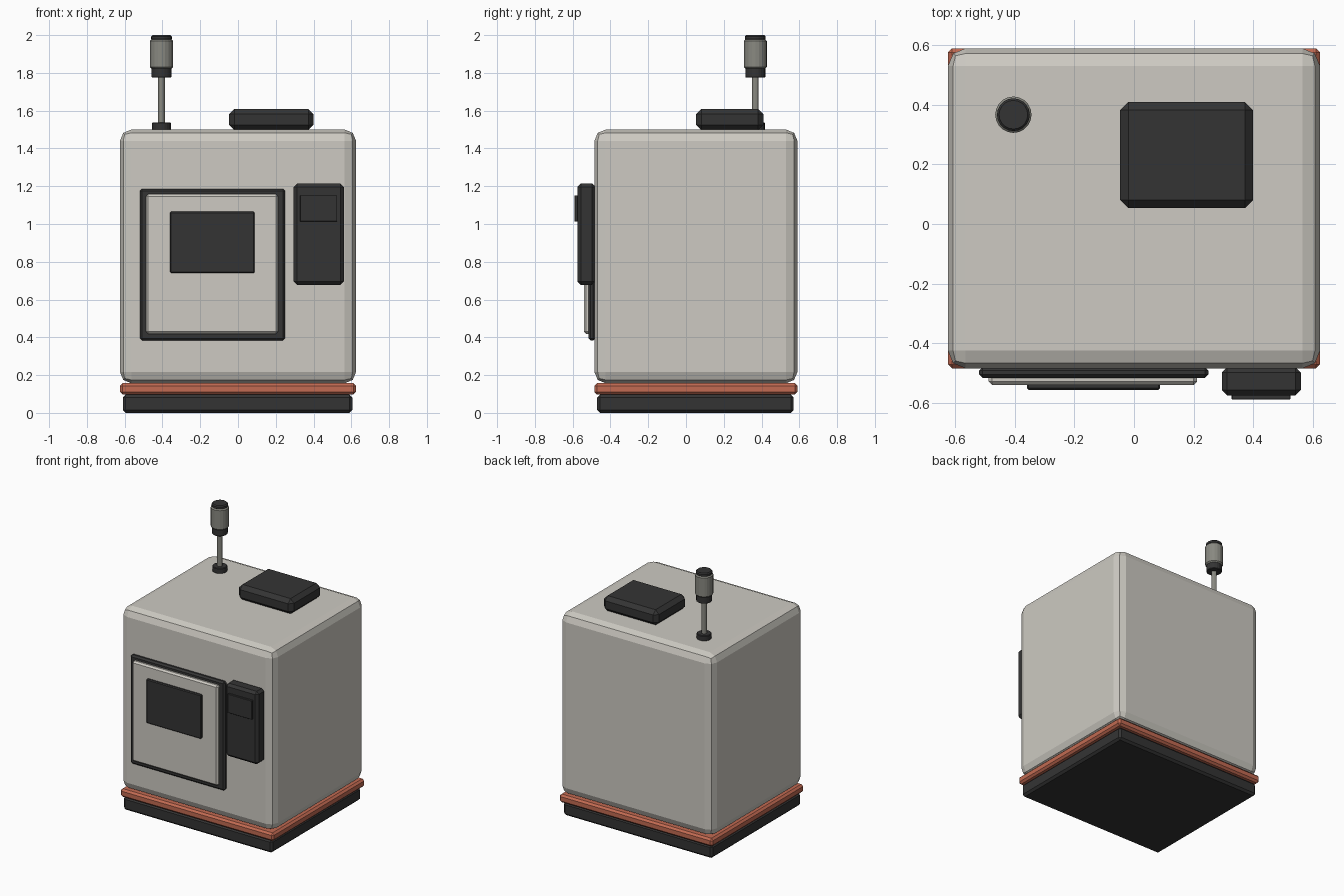
import bpy, bmesh, math

if "Cube" in bpy.data.objects:
    bpy.data.objects.remove(bpy.data.objects["Cube"])


def material(name, rgb):
    m = bpy.data.materials.new(name)
    m.diffuse_color = (*rgb, 1.0)
    m.use_nodes = True
    m.node_tree.nodes["Principled BSDF"].inputs["Base Color"].default_value = m.diffuse_color
    return m


SHELL = material("warm_grey_shell", (0.61, 0.59, 0.54))
DARK = material("charcoal", (0.034, 0.034, 0.034))
TRIM = material("rust_orange", (0.54, 0.145, 0.085))
METAL = material("mid_grey_metal", (0.25, 0.25, 0.22))


def finish(name, bm, mat):
    bmesh.ops.recalc_face_normals(bm, faces=bm.faces)
    mesh = bpy.data.meshes.new(name)
    bm.to_mesh(mesh)
    bm.free()
    mesh.materials.append(mat)
    ob = bpy.data.objects.new(name, mesh)
    bpy.context.collection.objects.link(ob)
    return ob


def box(name, xr, yr, zr, mat, bevel, segments=1):
    """Bevelled box given by its extents on each axis."""
    bm = bmesh.new()
    bmesh.ops.create_cube(bm, size=1.0)
    for v in bm.verts:
        for i, (lo, hi) in enumerate((xr, yr, zr)):
            v.co[i] = lo if v.co[i] < 0 else hi
    ob = finish(name, bm, mat)
    mod = ob.modifiers.new("edge_bevel", "BEVEL")
    mod.width = bevel
    mod.segments = segments
    return ob


def turned(name, centre, profile, mat, sides=20):
    """Closed solid of revolution from (radius, height) rings."""
    bm = bmesh.new()
    rings = []
    for r, z in profile:
        rings.append([bm.verts.new((centre[0] + r * math.cos(2 * math.pi * i / sides),
                                    centre[1] + r * math.sin(2 * math.pi * i / sides), z))
                      for i in range(sides)])
    for a, b in zip(rings, rings[1:]):
        for i in range(sides):
            j = (i + 1) % sides
            bm.faces.new((a[i], a[j], b[j], b[i]))
    bm.faces.new(rings[0][::-1])
    bm.faces.new(rings[-1])
    return finish(name, bm, mat)


def chamfered(r, z0, z1, c):
    return [(r - c, z0), (r, z0 + c), (r, z1 - c), (r - c, z1)]


# Cabinet: plinth, coloured band and main shell
box("plinth", (-0.61, 0.605), (-0.47, 0.57), (0.0, 0.097), DARK, 0.015)
box("trim_band", (-0.625, 0.625), (-0.485, 0.59), (0.097, 0.157), TRIM, 0.014)
box("cabinet_shell", (-0.625, 0.625), (-0.485, 0.59), (0.157, 1.5), SHELL, 0.06, 2)

# Door: dark frame, raised panel and window
box("door_frame", (-0.52, 0.25), (-0.517, -0.48), (0.383, 1.186), DARK, 0.012)
box("door_panel", (-0.488, 0.212), (-0.541, -0.505), (0.418, 1.158), SHELL, 0.012)
box("door_window", (-0.36, 0.088), (-0.557, -0.53), (0.74, 1.065), DARK, 0.006)

# Control unit beside the door
box("control_unit", (0.295, 0.56), (-0.575, -0.48), (0.678, 1.215), DARK, 0.018)
box("control_screen", (0.328, 0.525), (-0.59, -0.565), (1.013, 1.152), DARK, 0.002)

# Vent block on the roof
box("roof_vent", (-0.047, 0.4), (0.053, 0.41), (1.497, 1.61), DARK, 0.028)

# Signal beacon
spot = (-0.405, 0.367)
turned("beacon_foot", spot, chamfered(0.05, 1.497, 1.538, 0.004), DARK)
turned("beacon_pole", spot, [(0.018, 1.53), (0.018, 1.785)], METAL, 12)
turned("beacon_collar", spot, chamfered(0.053, 1.775, 1.828, 0.004), DARK)
turned("beacon_lamp", spot, chamfered(0.061, 1.822, 1.978, 0.009), METAL)
turned("beacon_cap", spot, chamfered(0.055, 1.972, 2.0, 0.007), DARK)
